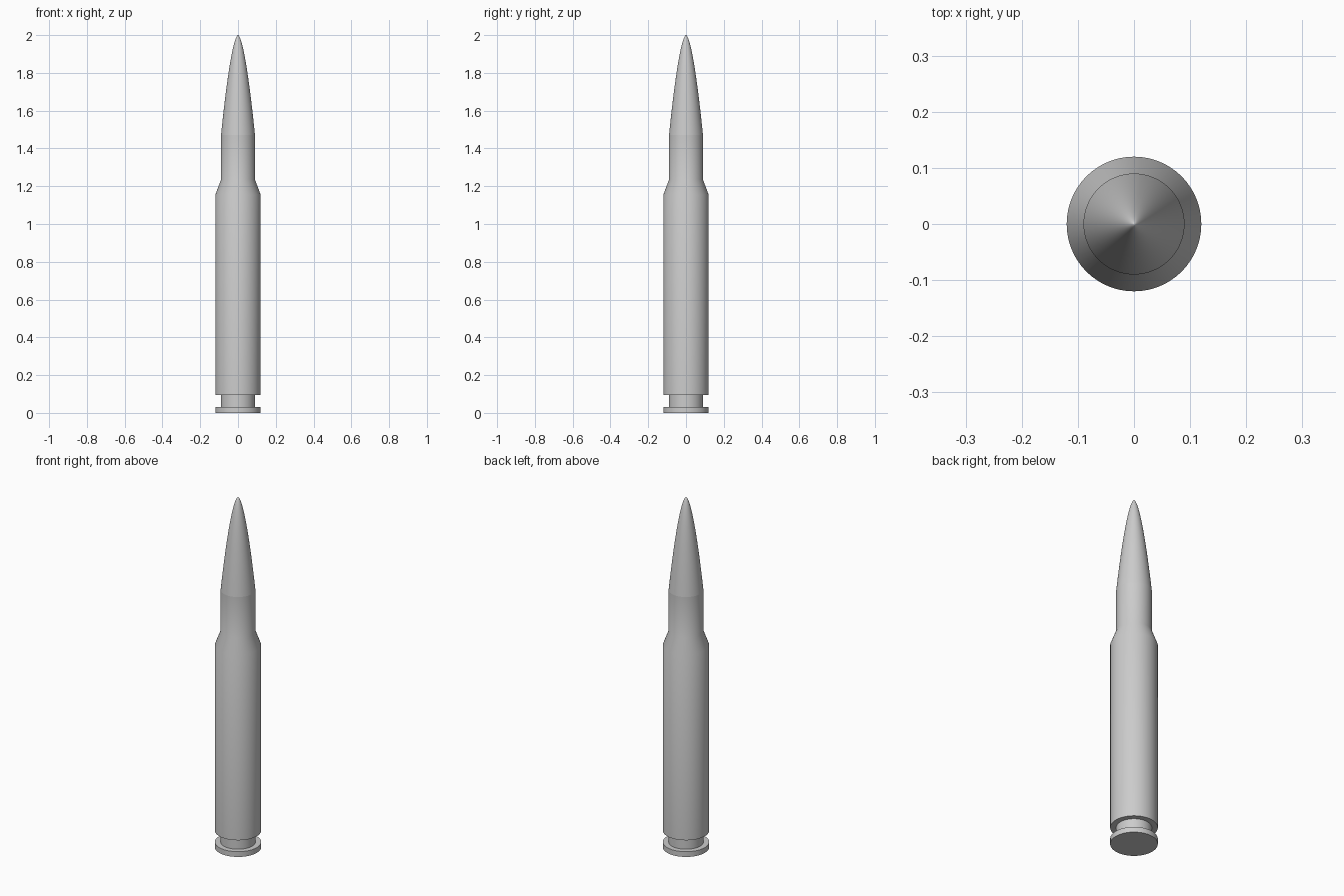
import bpy
import bmesh
import math

if "Cube" in bpy.data.objects:
    bpy.data.objects.remove(bpy.data.objects["Cube"], do_unlink=True)

SIDES = 64
BODY_R, NECK_R = 0.12, 0.09
NECK_TOP, TIP = 1.47, 2.0

grey = bpy.data.materials.new("plain grey")
grey.use_nodes = True
grey.diffuse_color = (0.6, 0.6, 0.6, 1)
grey.node_tree.nodes["Principled BSDF"].inputs["Base Color"].default_value = (0.6, 0.6, 0.6, 1)


def lathe(name, profile):
    """Spin a (radius, height) profile around z."""
    bm = bmesh.new()
    verts = [bm.verts.new((r, 0, z)) for r, z in profile]
    edges = [bm.edges.new(pair) for pair in zip(verts, verts[1:])]
    bmesh.ops.spin(bm, geom=verts + edges, cent=(0, 0, 0), axis=(0, 0, 1),
                   angle=math.tau, steps=SIDES, use_merge=True)
    bmesh.ops.remove_doubles(bm, verts=bm.verts, dist=1e-5)
    bmesh.ops.recalc_face_normals(bm, faces=bm.faces)
    # an open shell must still face outwards
    if sum(f.normal.dot(f.calc_center_median()) * f.calc_area()
           for f in bm.faces) < 0:
        bmesh.ops.reverse_faces(bm, faces=bm.faces)
    mesh = bpy.data.meshes.new(name)
    bm.to_mesh(mesh)
    bm.free()
    mesh.materials.append(grey)
    obj = bpy.data.objects.new(name, mesh)
    bpy.context.collection.objects.link(obj)
    bpy.ops.object.select_all(action="DESELECT")
    obj.select_set(True)
    bpy.context.view_layer.objects.active = obj
    bpy.ops.object.shade_smooth_by_angle(angle=math.radians(30))
    return obj


# Case: base, rim, groove, body, shoulder and neck
lathe("case", [
    (0, 0), (BODY_R, 0), (BODY_R, 0.03),
    (NECK_R, 0.03), (NECK_R, 0.095),
    (BODY_R, 0.095), (BODY_R, 1.155),
    (NECK_R, 1.235), (NECK_R, NECK_TOP),
])

# Pointed nose: curved taper, with rings closer together near the tip
nose = []
STEPS = 24
for i in range(STEPS + 1):
    left = (1 - i / STEPS) ** 2
    nose.append((NECK_R * left ** 0.6, TIP - (TIP - NECK_TOP) * left))
lathe("nose", nose)
